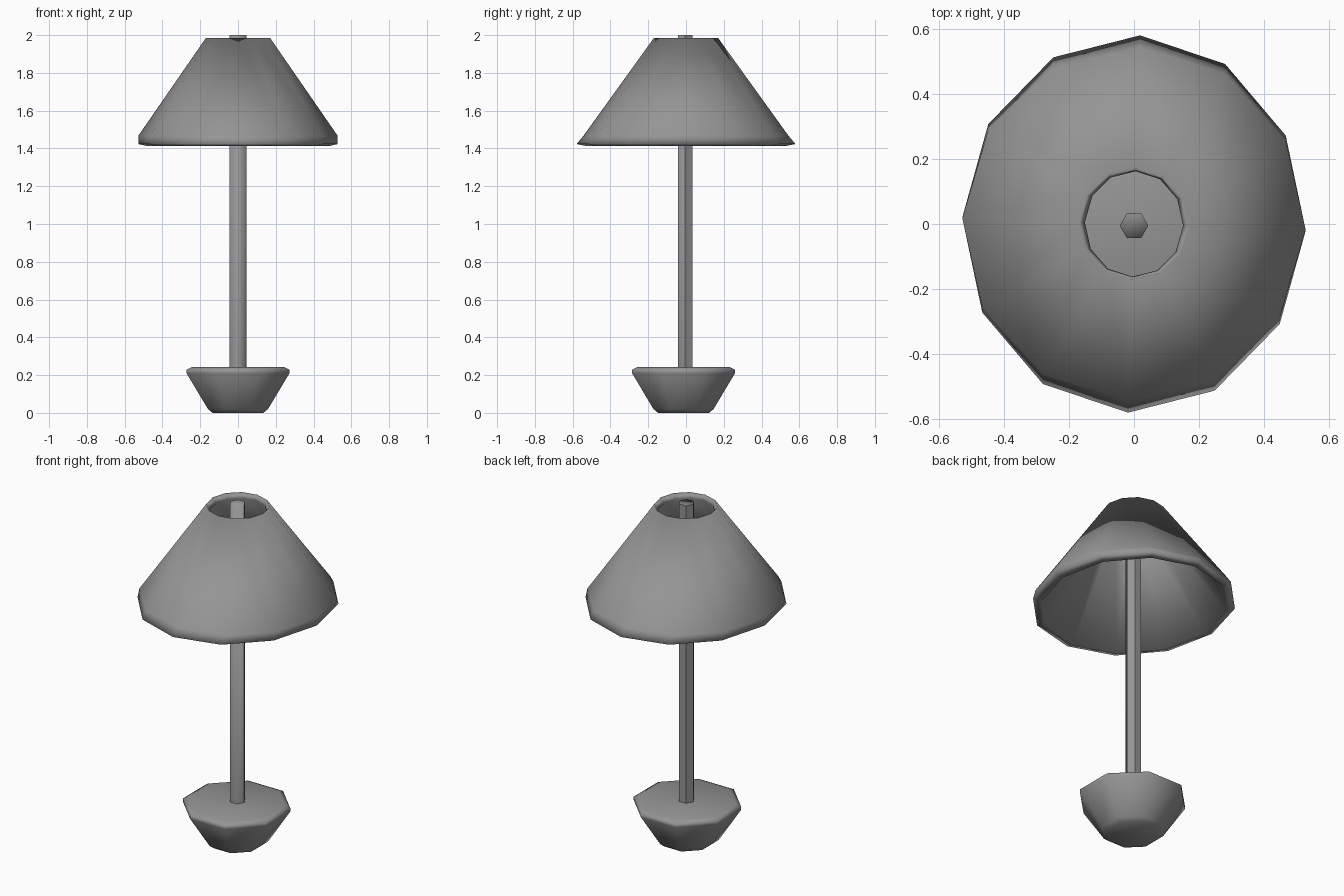
import bpy
import bmesh
from math import cos, sin, radians, tau

cube = bpy.data.objects.get("Cube")
if cube:
    bpy.data.objects.remove(cube, do_unlink=True)

GREY = (0.3, 0.3, 0.3, 1.0)
grey = bpy.data.materials.new("plain grey")
grey.use_nodes = True
grey.diffuse_color = GREY
grey.node_tree.nodes["Principled BSDF"].inputs["Base Color"].default_value = GREY


def loft(name, rings, sides, turn=0.0, y=0.0, closed=False, is_sharp=None):
    """Skin oval rings (rx, ry, z); cap both ends, or close the profile into a loop."""
    bm = bmesh.new()
    angles = [radians(turn) + tau * i / sides for i in range(sides)]
    loops = [[bm.verts.new((rx * cos(a), ry * sin(a) + y, z)) for a in angles]
             for rx, ry, z in rings]
    pairs = list(zip(loops, loops[1:]))
    if closed:
        pairs.append((loops[-1], loops[0]))
    else:
        bm.faces.new(loops[0][::-1])
        bm.faces.new(loops[-1])
    for low, high in pairs:
        for i in range(sides):
            j = (i + 1) % sides
            bm.faces.new((low[i], low[j], high[j], high[i]))
    bmesh.ops.recalc_face_normals(bm, faces=bm.faces)
    for face in bm.faces:
        face.smooth = True
    if is_sharp:
        for edge in bm.edges:
            edge.smooth = not is_sharp(*(v.co for v in edge.verts))
    mesh = bpy.data.meshes.new(name)
    bm.to_mesh(mesh)
    bm.free()
    mesh.materials.append(grey)
    obj = bpy.data.objects.new(name, mesh)
    bpy.context.collection.objects.link(obj)
    return obj


# Eight-sided bowl-shaped foot with a flat top
foot = [(0.146, 0.0), (0.172, 0.02), (0.295, 0.21), (0.295, 0.228), (0.265, 0.242)]
loft("base", [(r, r, z) for r, z in foot], 8, turn=22.5, y=-0.013)


# Six-sided pole: hard edges on the back half and around the foot end
POLE_Y, POLE_FOOT = -0.005, 0.2


def pole_edge_is_hard(a, b):
    at_foot = max(a.z, b.z) < POLE_FOOT + 0.01
    at_back = min(a.y, b.y) > POLE_Y - 0.01
    return at_foot or at_back


loft("stem", [(0.044, 0.044, POLE_FOOT), (0.044, 0.044, 2.0)], 6, y=POLE_Y,
     is_sharp=pole_edge_is_hard)

# Open oval shade with a thin wall, a bevelled top hole and a turned lip
shade = [
    (0.17, 0.17, 1.985),
    (0.528, 0.543, 1.467),
    (0.528, 0.58, 1.423),
    (0.483, 0.53, 1.413),
    (0.151, 0.162, 1.953),
]
loft("lamp_shade", shade, 12, turn=-2, closed=True)
